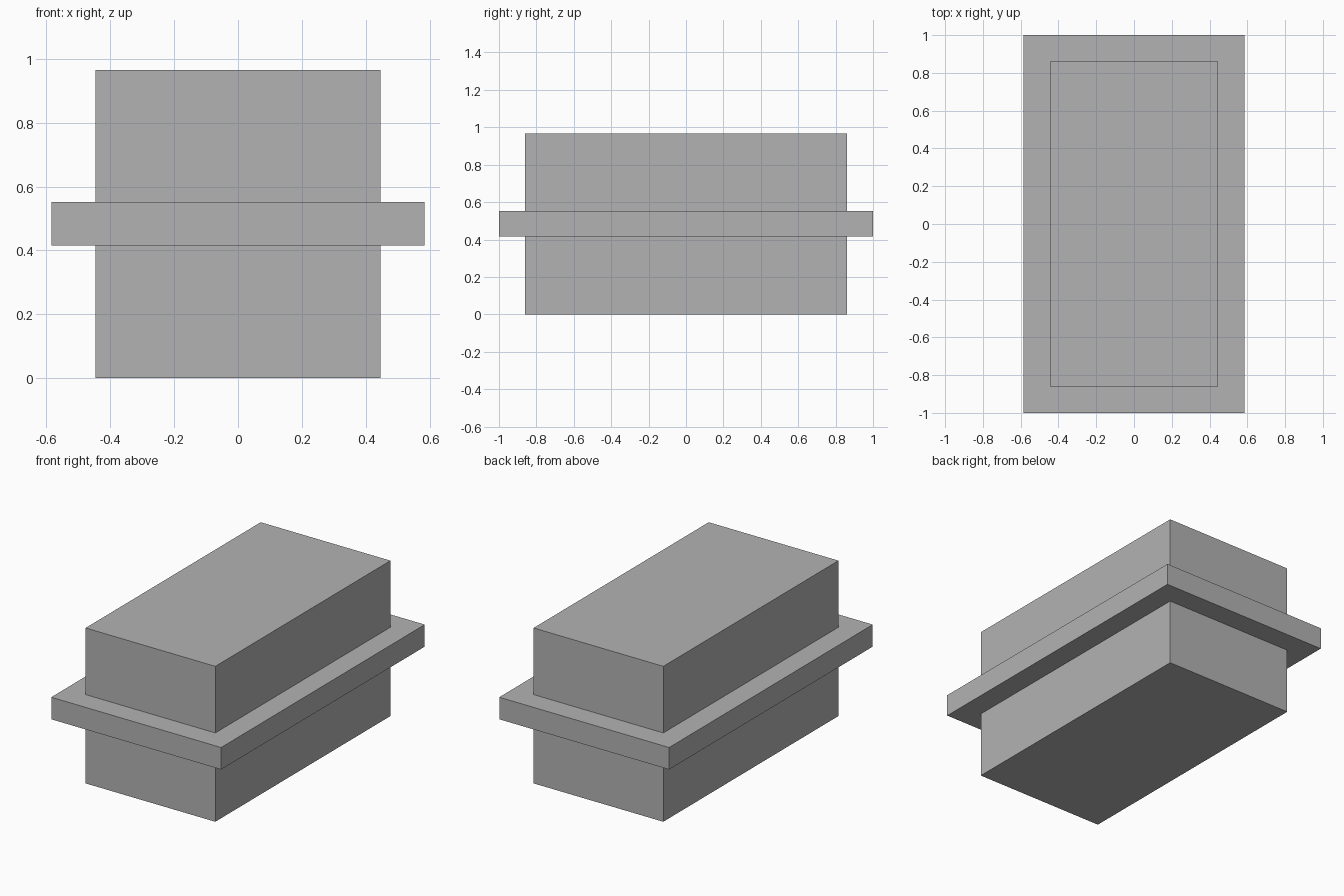
import bpy

# Remove the default object
cube = bpy.data.objects.get("Cube")
if cube:
    bpy.data.objects.remove(cube, do_unlink=True)

# Single plain grey
grey = bpy.data.materials.new("plain_grey")
grey.use_nodes = True
colour = (0.45, 0.45, 0.45, 1.0)
grey.diffuse_color = colour
grey.node_tree.nodes["Principled BSDF"].inputs["Base Color"].default_value = colour


def box(name, width, depth, bottom, top):
    """Box centred on x and y, spanning bottom to top in z."""
    bpy.ops.mesh.primitive_cube_add(size=1, location=(0, 0, (bottom + top) / 2))
    obj = bpy.context.object
    obj.name = name
    obj.scale = (width, depth, top - bottom)
    bpy.ops.object.transform_apply(location=False, rotation=False, scale=True)
    obj.data.materials.append(grey)
    return obj


# Main block running the full height
box("main_block", 0.892, 1.72, 0.0, 0.966)

# Flange plate around the middle
box("middle_flange", 1.168, 2.0, 0.415, 0.552)
